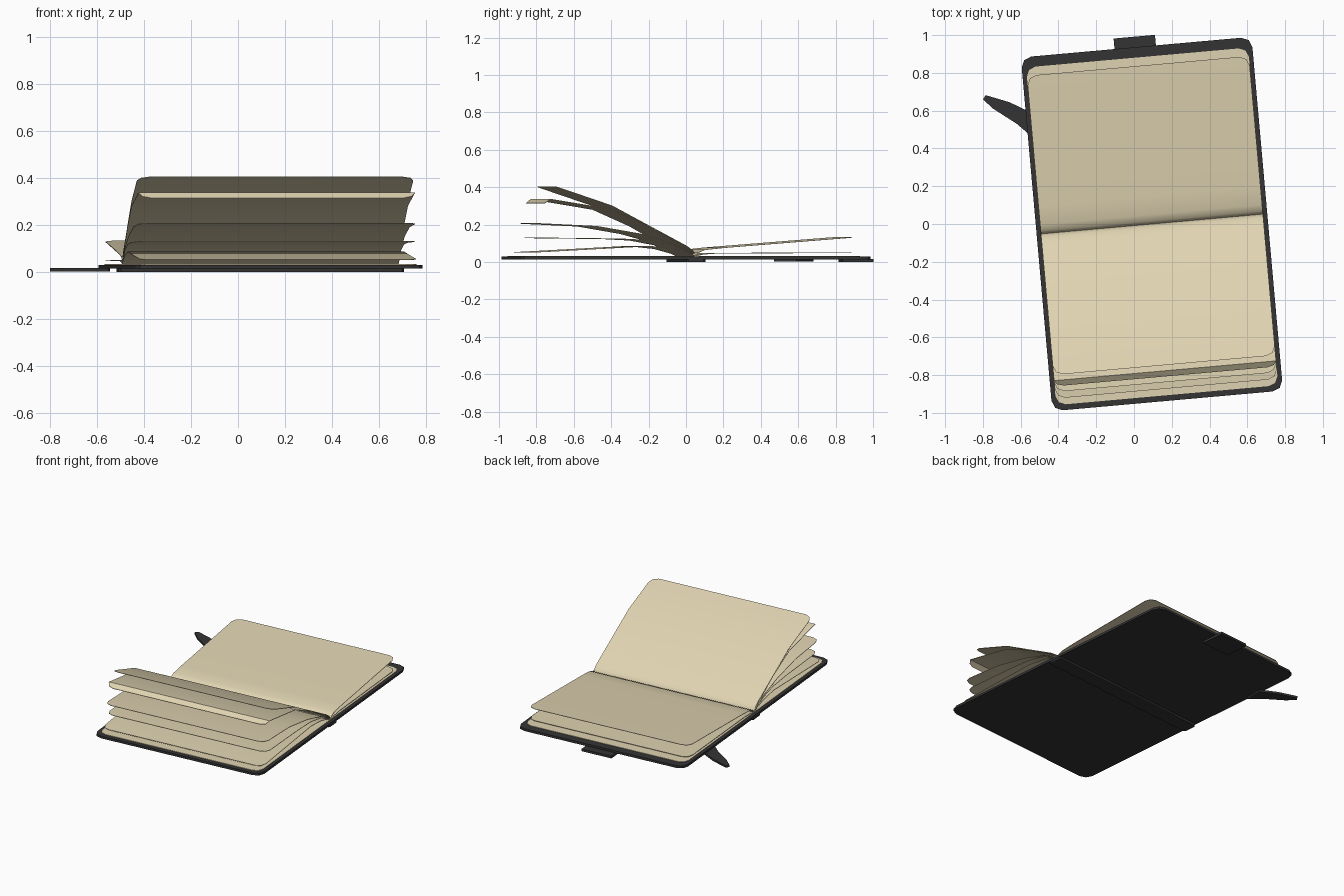
import bpy, bmesh, math
from mathutils import Matrix

if "Cube" in bpy.data.objects:
    bpy.data.objects.remove(bpy.data.objects["Cube"])

# whole notebook is turned slightly on the ground
PLACE = Matrix.Translation((0.095, 0, 0)) @ Matrix.Rotation(math.radians(5.1), 4, 'Z')


def material(name, rgb):
    m = bpy.data.materials.new(name)
    m.diffuse_color = (*rgb, 1)
    m.use_nodes = True
    m.node_tree.nodes["Principled BSDF"].inputs["Base Color"].default_value = m.diffuse_color
    return m


PAPER = material("cream_paper", (0.74, 0.65, 0.44))
LEATHER = material("black_leather", (0.034, 0.034, 0.035))


def finish(name, bm, mat, matrix, smooth=False):
    bm.transform(matrix)
    bmesh.ops.recalc_face_normals(bm, faces=bm.faces)
    me = bpy.data.meshes.new(name)
    bm.to_mesh(me)
    bm.free()
    me.materials.append(mat)
    ob = bpy.data.objects.new(name, me)
    bpy.context.collection.objects.link(ob)
    if smooth:
        bpy.ops.object.select_all(action='DESELECT')
        ob.select_set(True)
        bpy.context.view_layer.objects.active = ob
        bpy.ops.object.shade_smooth_by_angle(angle=math.radians(40))
    return ob


def slab(name, outline, z0, z1, mat, matrix=PLACE):
    """Flat plate extruded from an outline."""
    bm = bmesh.new()
    f = bm.faces.new([bm.verts.new((x, y, z0)) for x, y in outline])
    r = bmesh.ops.extrude_face_region(bm, geom=[f])
    bmesh.ops.translate(bm, vec=(0, 0, z1 - z0),
                        verts=[v for v in r['geom'] if isinstance(v, bmesh.types.BMVert)])
    return finish(name, bm, mat, matrix)


def rounded(x0, x1, y0, y1, r, n=2):
    pts = []
    for cx, cy, a in ((x1 - r, y1 - r, 0), (x0 + r, y1 - r, 90),
                      (x0 + r, y0 + r, 180), (x1 - r, y0 + r, 270)):
        for i in range(n + 1):
            t = math.radians(a + 90 * i / n)
            pts.append((cx + r * math.cos(t), cy + r * math.sin(t)))
    return pts


def page(name, profile, thick=0.003):
    """Bent sheet following a (y, z) profile, with rounded outer corners."""
    (ya, za), (yb, zb) = profile[-2:]
    length = math.hypot(yb - ya, zb - za)
    rows = [(y, z, 0.59) for y, z in profile[:-1]]
    r = min(0.05, length * 0.95)
    for back, w in ((r, 0.59), (r * 0.3, 0.575), (0, 0.54)):
        k = 1 - back / length
        rows.append((ya + (yb - ya) * k, za + (zb - za) * k, w))
    bm = bmesh.new()
    grid = [[[bm.verts.new((s * w, y, z + dz)) for s in (-1, 1)]
             for y, z, w in rows] for dz in (0, thick)]
    lo, hi = grid
    for i in range(len(rows) - 1):
        for g in grid:
            bm.faces.new((g[i][0], g[i][1], g[i + 1][1], g[i + 1][0]))
        for s in (0, 1):
            bm.faces.new((lo[i][s], lo[i + 1][s], hi[i + 1][s], hi[i][s]))
    for i in (0, -1):
        bm.faces.new((lo[i][0], lo[i][1], hi[i][1], hi[i][0]))
    return finish(name, bm, PAPER, PLACE, smooth=True)


# cover, spine, pen loop
slab("cover", rounded(-0.613, 0.613, -0.94, 0.94, 0.055), 0.014, 0.03, LEATHER)
slab("spine", rounded(-0.61, 0.61, -0.05, 0.05, 0.01, 1), 0.0, 0.02, LEATHER)
slab("pen_loop", [(-0.115, 0.83), (0.105, 0.83), (0.105, 0.996), (-0.115, 0.996)],
     0.0, 0.016, LEATHER)

# ribbon bookmark sticking out at the left, in world coordinates
slab("ribbon", [(-0.55, 0.47), (-0.545, 0.59), (-0.58, 0.607), (-0.66, 0.645),
                (-0.785, 0.682), (-0.80, 0.66), (-0.745, 0.61), (-0.62, 0.53)],
     0.002, 0.016, LEATHER, Matrix.Identity(4))

# endpaper lying on the cover
slab("endpaper", rounded(-0.59, 0.59, -0.91, 0.885, 0.05), 0.029, 0.033, PAPER)

# loose pages, front stack from top to bottom, then back stack
PAGES = {
    "front_page_1": [(0, 0.032), (-0.015, 0.06), (-0.05, 0.085), (-0.45, 0.30), (-0.75, 0.402)],
    "front_page_2": [(0, 0.032), (-0.015, 0.052), (-0.05, 0.075), (-0.25, 0.19),
                     (-0.45, 0.28), (-0.78, 0.335), (-0.81, 0.312)],
    "front_page_3": [(0, 0.031), (-0.02, 0.05), (-0.12, 0.10), (-0.3, 0.15),
                     (-0.53, 0.19), (-0.84, 0.205)],
    "front_page_4": [(0, 0.03), (-0.03, 0.05), (-0.12, 0.09), (-0.25, 0.115),
                     (-0.4, 0.123), (-0.82, 0.128)],
    "front_page_5": [(0, 0.03), (-0.03, 0.045), (-0.12, 0.07), (-0.25, 0.084), (-0.875, 0.05)],
    "back_page_1": [(0, 0.032), (0.015, 0.05), (0.05, 0.064), (0.15, 0.075), (0.84, 0.13)],
    "back_page_2": [(0, 0.03), (0.04, 0.04), (0.12, 0.046), (0.84, 0.048)],
}
for name, profile in PAGES.items():
    page(name, profile)
